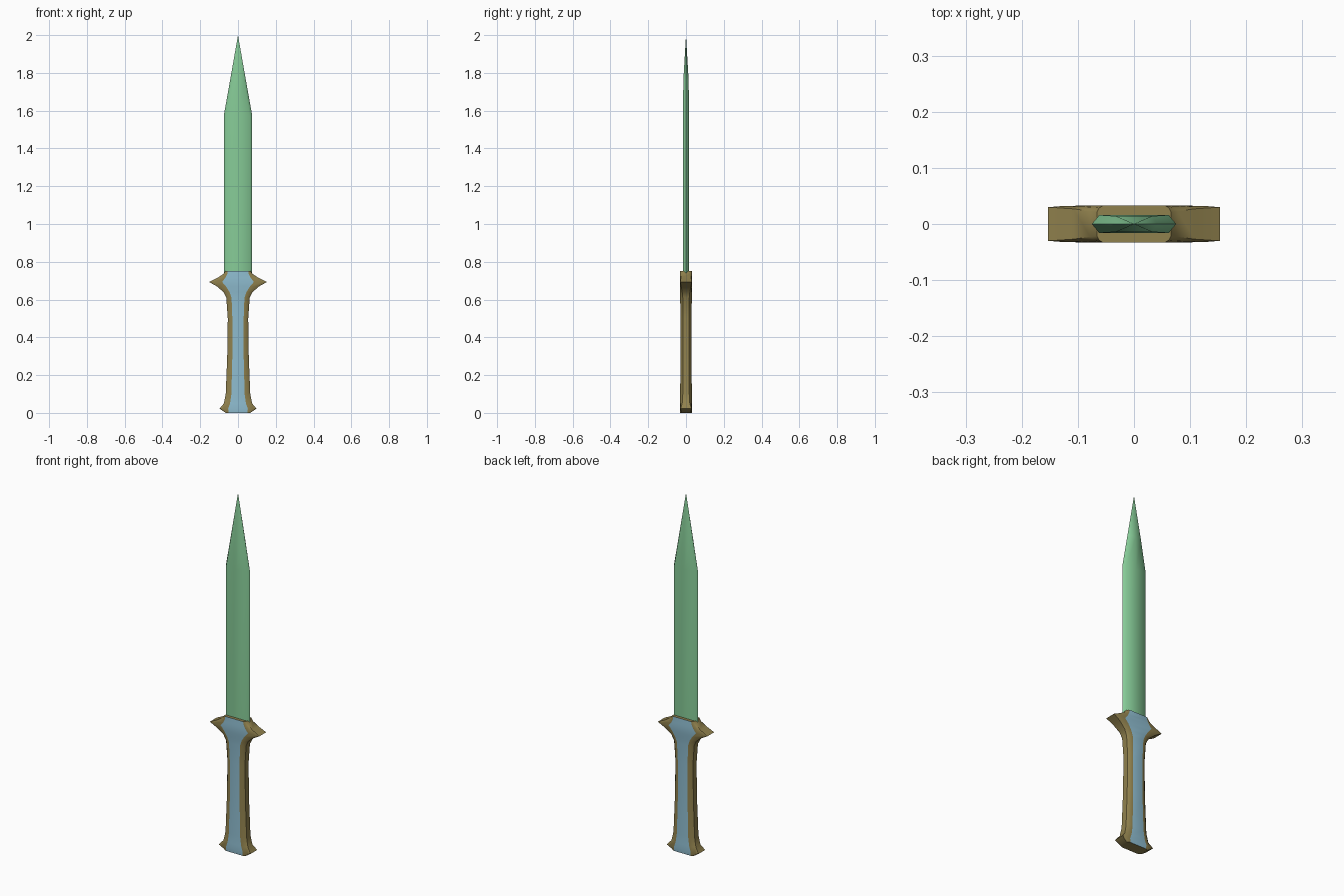
import bpy
import bmesh
import math

default_cube = bpy.data.objects.get("Cube")
if default_cube:
    bpy.data.objects.remove(default_cube, do_unlink=True)


def make_material(name, colour):
    material = bpy.data.materials.new(name)
    material.use_nodes = True
    material.diffuse_color = (*colour, 1)
    shader = material.node_tree.nodes["Principled BSDF"]
    shader.inputs["Base Color"].default_value = (*colour, 1)
    shader.inputs["Roughness"].default_value = 0.6
    return material


def mirrored_ring(quarter, z):
    """Mirror a front right run of (x, y) points into a closed ring."""
    right = quarter + [(x, -y) for x, y in reversed(quarter) if y]
    left = [(-x, y) for x, y in reversed(right) if x]
    return [(x, y, z) for x, y in right + left]


def loft(name, rings, materials, smooth_angle, tip=None, pick=None):
    """Skin matching rings, closing the end with a cap or a point."""
    bm = bmesh.new()
    rows = [[bm.verts.new(p) for p in ring] for ring in rings]
    count = len(rows[0])
    for lower, upper in zip(rows, rows[1:]):
        for i in range(count):
            j = (i + 1) % count
            face = bm.faces.new((lower[i], lower[j], upper[j], upper[i]))
            if pick:
                face.material_index = pick(i)
    bm.faces.new(rows[0])
    if tip:
        apex = bm.verts.new(tip)
        for i in range(count):
            bm.faces.new((rows[-1][i], rows[-1][(i + 1) % count], apex))
    else:
        bm.faces.new(rows[-1])
    bmesh.ops.recalc_face_normals(bm, faces=bm.faces)
    mesh = bpy.data.meshes.new(name)
    bm.to_mesh(mesh)
    bm.free()
    for material in materials:
        mesh.materials.append(material)
    obj = bpy.data.objects.new(name, mesh)
    bpy.context.collection.objects.link(obj)
    bpy.ops.object.select_all(action="DESELECT")
    bpy.context.view_layer.objects.active = obj
    obj.select_set(True)
    bpy.ops.object.shade_smooth_by_angle(angle=math.radians(smooth_angle))
    return obj


green = make_material("pale_green_blade", (0.24, 0.60, 0.31))
bronze = make_material("dull_bronze", (0.28, 0.22, 0.075))
blue = make_material("soft_blue_inlay", (0.27, 0.50, 0.62))

# Handle with flared pommel and pointed guard:
# height, inlay half width, outer half width, half depth, side half depth
handle_sections = [
    (0.0, 0.05, 0.065, 0.032, 0.022),
    (0.022, 0.052, 0.098, 0.033, 0.029),
    (0.05, 0.042, 0.075, 0.032, 0.02),
    (0.1, 0.035, 0.065, 0.031, 0.017),
    (0.3, 0.03, 0.057, 0.029, 0.016),
    (0.5, 0.03, 0.054, 0.029, 0.016),
    (0.61, 0.034, 0.062, 0.031, 0.017),
    (0.64, 0.045, 0.077, 0.032, 0.02),
    (0.67, 0.064, 0.112, 0.033, 0.026),
    (0.693, 0.084, 0.153, 0.033, 0.03),
    (0.715, 0.067, 0.108, 0.033, 0.027),
    (0.735, 0.057, 0.078, 0.033, 0.023),
    (0.75, 0.055, 0.066, 0.033, 0.021),
]
handle_rings = []
for z, inlay, outer, depth, side in handle_sections:
    shoulder = inlay + (outer - inlay) * 0.65
    shoulder_depth = depth - (depth - side) * 0.35
    quarter = [(inlay, -depth), (shoulder, -shoulder_depth), (outer, -side)]
    handle_rings.append(mirrored_ring(quarter, z))

# The wide front and back strips of each ring carry the inlay
half = len(handle_rings[0]) // 2
loft("handle", handle_rings, [bronze, blue], 40,
     pick=lambda i: 1 if i % half == half - 1 else 0)

# Blade with flat faces, ground edges and a long point:
# height, edge half width, flat half width, half thickness
blade_sections = [
    (0.74, 0.075, 0.062, 0.016),
    (1.575, 0.075, 0.062, 0.016),
    (1.76, 0.042, 0.032, 0.014),
]
blade_rings = [
    mirrored_ring([(0, -thick), (flat, -thick), (edge, 0)], z)
    for z, edge, flat, thick in blade_sections
]
loft("blade", blade_rings, [green], 60, tip=(0, 0, 2))
